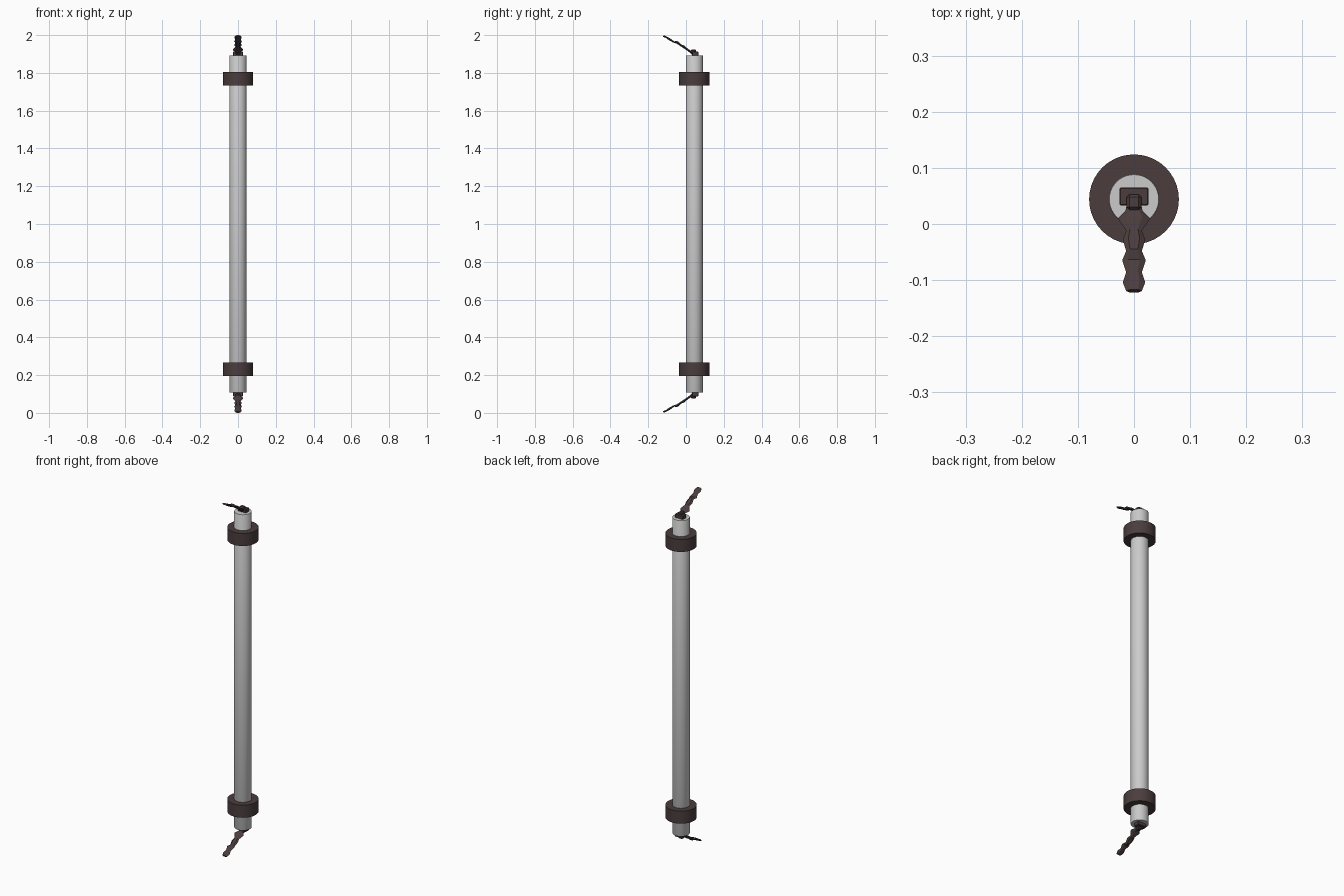
import bpy, bmesh, math
from mathutils import Vector

if "Cube" in bpy.data.objects:
    bpy.data.objects.remove(bpy.data.objects["Cube"])

CY = 0.044   # tube axis in y
MID = 1.0    # mirror plane height

dark = bpy.data.materials.new("dark_rubber")
dark.diffuse_color = (0.07, 0.046, 0.047, 1)
dark.use_nodes = True
dark.node_tree.nodes["Principled BSDF"].inputs["Base Color"].default_value = dark.diffuse_color


def finish(bm, name, mat=None, smooth=False):
    bmesh.ops.recalc_face_normals(bm, faces=bm.faces[:])
    me = bpy.data.meshes.new(name)
    bm.to_mesh(me)
    bm.free()
    ob = bpy.data.objects.new(name, me)
    bpy.context.collection.objects.link(ob)
    if mat:
        me.materials.append(mat)
    if smooth:
        bpy.ops.object.select_all(action='DESELECT')
        ob.select_set(True)
        bpy.context.view_layer.objects.active = ob
        bpy.ops.object.shade_smooth_by_angle(angle=math.radians(35))
    return ob


def skin(bm, rings, closed=False):
    """Bridge rings of points; cap the ends unless the loop is closed."""
    vs = [[bm.verts.new(p) for p in r] for r in rings]
    n = len(vs[0])
    pairs = list(zip(vs, vs[1:])) + ([(vs[-1], vs[0])] if closed else [])
    for a, b in pairs:
        for i in range(n):
            j = (i + 1) % n
            bm.faces.new((a[i], a[j], b[j], b[i]))
    if not closed:
        bm.faces.new(vs[0])
        bm.faces.new(vs[-1])


def lathe(name, profile, mat=None, closed=False, n=40):
    bm = bmesh.new()
    rings = [[(r * math.cos(2 * math.pi * i / n),
               CY + r * math.sin(2 * math.pi * i / n), z) for i in range(n)]
             for r, z in profile]
    skin(bm, rings, closed)
    return finish(bm, name, mat, True)


def block(name, lo, hi, s, bevel):
    bm = bmesh.new()
    bmesh.ops.create_cube(bm, size=1)
    lo, hi = Vector(lo), Vector(hi)
    for v in bm.verts:
        v.co = Vector([(lo[k] + hi[k]) / 2 + v.co[k] * (hi[k] - lo[k]) for k in range(3)])
    bmesh.ops.bevel(bm, geom=bm.edges[:], offset=bevel, segments=1, affect='EDGES')
    for v in bm.verts:
        v.co.z = MID + s * v.co.z
    return finish(bm, name, dark)


# glass tube
lathe("tube", [(0.044, MID - 0.893), (0.045, MID - 0.891),
               (0.045, MID + 0.891), (0.044, MID + 0.893)])

# cord stations: y, height above mid, half width, half thickness
cord = [(0.034, 0.908, 0.013, 0.007), (0.024, 0.912, 0.015, 0.006),
        (0.010, 0.921, 0.029, 0.005), (-0.012, 0.938, 0.014, 0.007),
        (-0.028, 0.947, 0.020, 0.005), (-0.048, 0.962, 0.014, 0.007),
        (-0.065, 0.964, 0.021, 0.004), (-0.086, 0.977, 0.014, 0.006),
        (-0.104, 0.988, 0.020, 0.004), (-0.1195, 0.9958, 0.014, 0.005)]
across = Vector((1, 0, 0))
normal = Vector((0, 0.54, 0.84))

for s, end in ((1, "top"), (-1, "bottom")):
    # collar ring
    lo, hi = MID + s * 0.733, MID + s * 0.804
    lathe(end + "_collar", [(0.045, lo), (0.08, lo), (0.08, hi), (0.045, hi)],
          dark, closed=True)
    # end plug and the knot holding the cord
    block(end + "_plug", (-0.026, 0.033, 0.885), (0.026, 0.065, 0.912), s, 0.002)
    block(end + "_knot", (-0.013, 0.025, 0.897), (0.013, 0.053, 0.924), s, 0.005)
    # twisted cord
    bm = bmesh.new()
    rings = []
    for y, z, w, t in cord:
        ring = []
        for u, v in ((1, 0), (0.5, 1), (-0.5, 1), (-1, 0), (-0.5, -1), (0.5, -1)):
            p = Vector((0, y, z)) + across * u * w + normal * v * t
            p.z = MID + s * p.z
            ring.append(p)
        rings.append(ring)
    skin(bm, rings)
    finish(bm, end + "_cord", dark)
